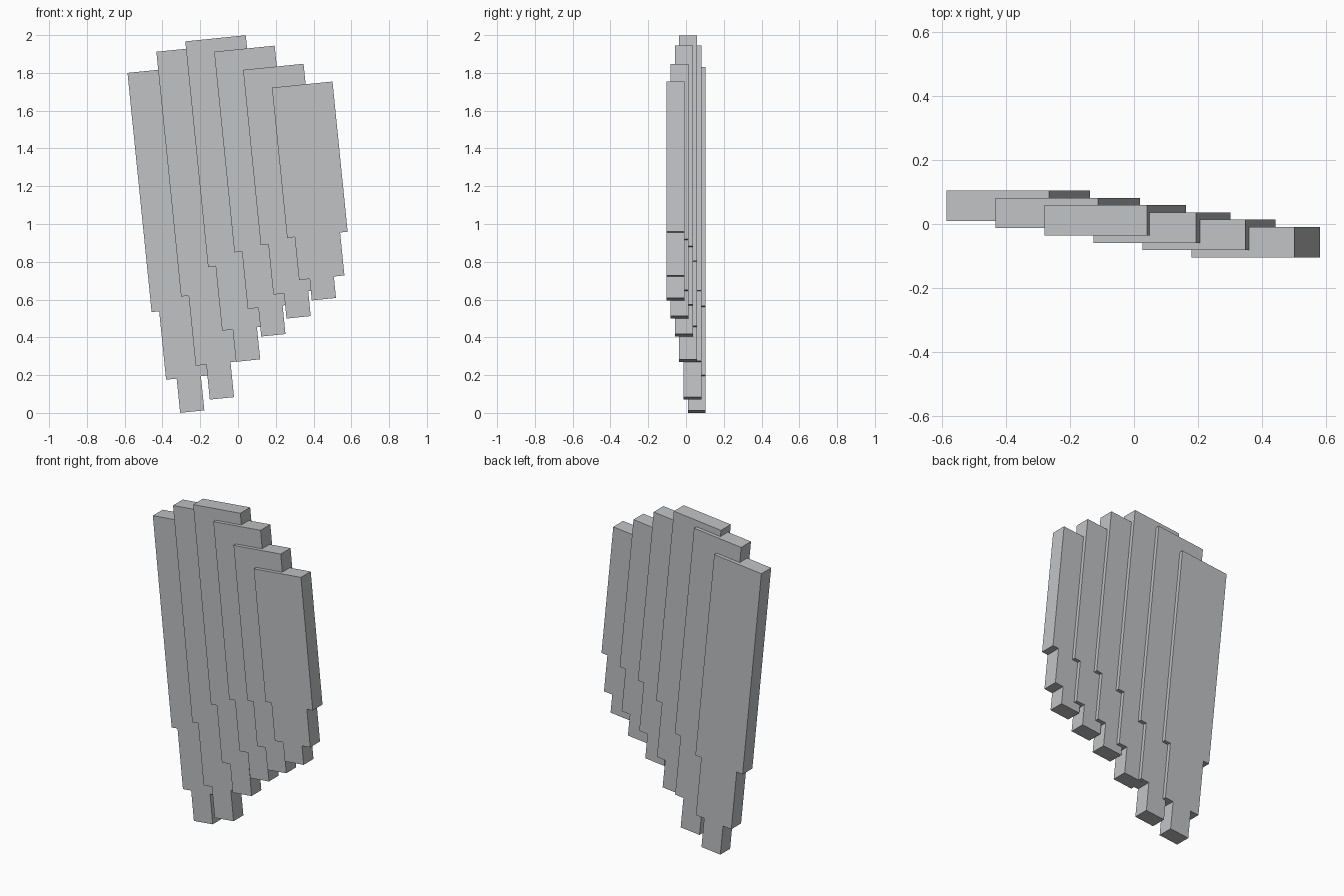
import bpy
from mathutils import Matrix, Vector

cube = bpy.data.objects.get("Cube")
if cube:
    bpy.data.objects.remove(cube, do_unlink=True)

grey = bpy.data.materials.new("light_grey")
grey.use_nodes = True
colour = (0.53, 0.54, 0.55, 1)
grey.diffuse_color = colour
grey.node_tree.nodes["Principled BSDF"].inputs["Base Color"].default_value = colour

WIDTH, DEPTH = 0.322, 0.095
LEAN = Vector((0.101, 0, -1)).normalized()   # direction from top to tip
ACROSS = Vector((-LEAN.z, 0, LEAN.x))


def feather(name, top, length):
    """Stepped slat: full width, then two narrower sections to the tip."""
    half = [(0.5, 0), (0.5, 0.7), (0.375, 0.7), (0.375, 0.9), (0.2, 0.9), (0.2, 1)]
    outline = half + [(-u, v) for u, v in reversed(half)]
    n = len(outline)
    verts = []
    for y in (-DEPTH / 2, DEPTH / 2):
        for u, v in outline:
            verts.append((u * WIDTH, y, -v * length))
    faces = [tuple(reversed(range(n))), tuple(range(n, 2 * n))]
    faces += [(i, (i + 1) % n, n + (i + 1) % n, n + i) for i in range(n)]
    mesh = bpy.data.meshes.new(name)
    mesh.from_pydata(verts, [], faces)
    # Lean the slat and fix the face directions
    rot = Matrix((ACROSS, (0, 1, 0), -LEAN)).transposed().to_4x4()
    mesh.transform(Matrix.Translation(top) @ rot)
    import bmesh
    bm = bmesh.new()
    bm.from_mesh(mesh)
    bmesh.ops.recalc_face_normals(bm, faces=bm.faces)
    bm.to_mesh(mesh)
    bm.free()
    mesh.materials.append(grey)
    obj = bpy.data.objects.new(name, mesh)
    bpy.context.collection.objects.link(obj)


# Fan of overlapping feathers: height of top and tip at the centre line
heights = [(1.816, 0.007), (1.928, 0.077), (1.983, 0.277),
           (1.928, 0.411), (1.832, 0.506), (1.738, 0.602)]
for i, (top, tip) in enumerate(heights):
    position = Vector((-0.425 + 0.153 * i, 0.057 - 0.0227 * i, top))
    feather(f"wing_feather_{i + 1}", position, (top - tip) / -LEAN.z)
